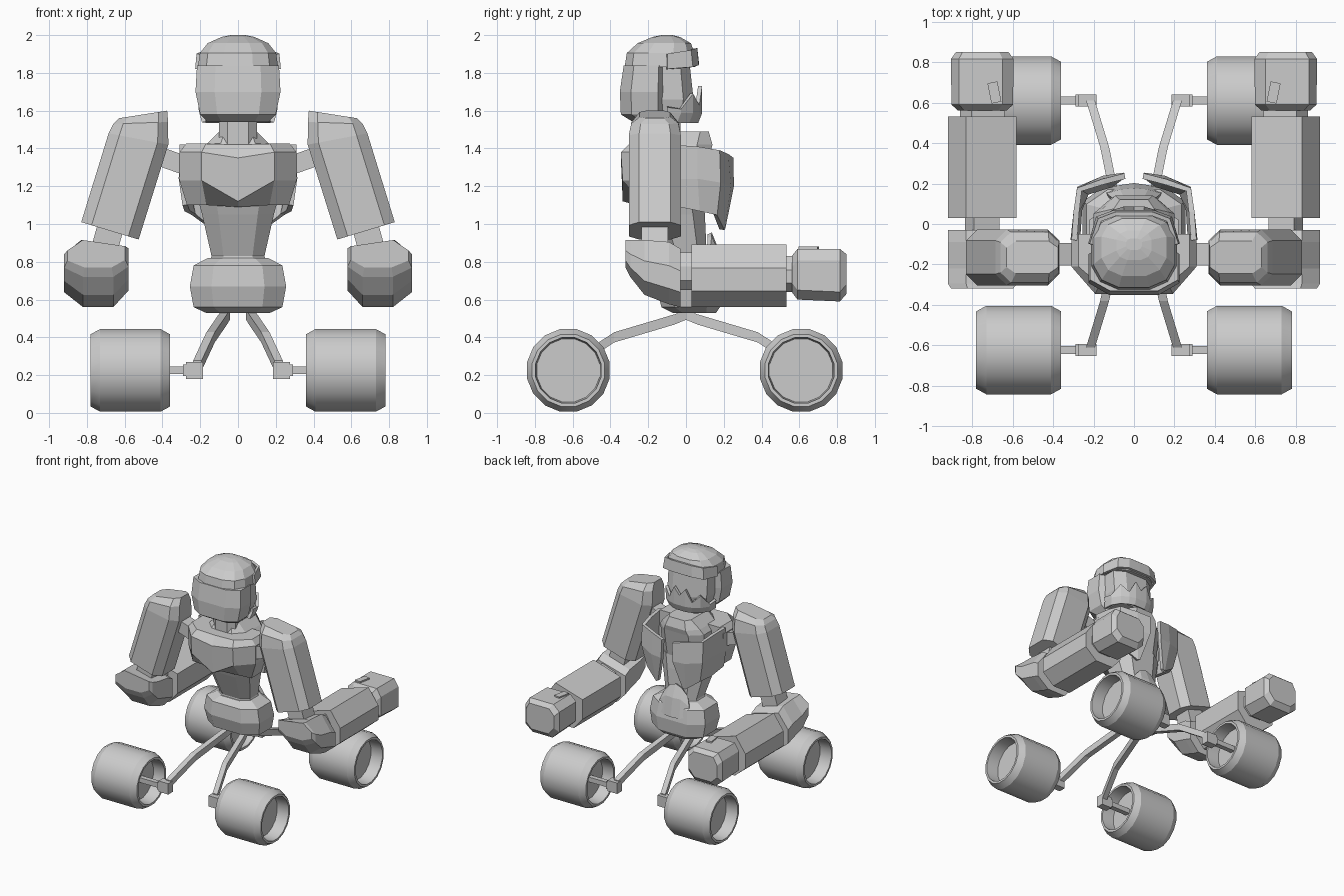
import bpy, bmesh, math
from mathutils import Vector

if "Cube" in bpy.data.objects:
    bpy.data.objects.remove(bpy.data.objects["Cube"])


def finish(name, bm, mirror=False, thick=0):
    bmesh.ops.recalc_face_normals(bm, faces=bm.faces)
    me = bpy.data.meshes.new(name)
    bm.to_mesh(me)
    bm.free()
    ob = bpy.data.objects.new(name, me)
    bpy.context.collection.objects.link(ob)
    if mirror:
        m = ob.modifiers.new("mirror", 'MIRROR')
        m.use_axis[0] = True
        m.merge_threshold = 0.0005
    if thick:
        s = ob.modifiers.new("thick", 'SOLIDIFY')
        s.thickness = thick
        s.offset = 0
    return ob


def loft(name, rings, mirror=False):
    """Skin a stack of equal-length rings and cap both ends."""
    bm = bmesh.new()
    vs = [[bm.verts.new(p) for p in r] for r in rings]
    n = len(rings[0])
    for a, b in zip(vs, vs[1:]):
        for i in range(n):
            j = (i + 1) % n
            bm.faces.new((a[i], a[j], b[j], b[i]))
    bm.faces.new(vs[0])
    bm.faces.new(vs[-1])
    return finish(name, bm, mirror)


def octa(z, hx, y0, y1, c=0.55):
    """Chamfered rectangle at height z."""
    m, h = (y0 + y1) / 2, (y1 - y0) / 2
    uv = [(1, c), (c, 1), (-c, 1), (-1, c), (-1, -c), (-c, -1), (c, -1), (1, -c)]
    return [(hx * u, m + h * v, z) for u, v in uv]


def oval(z, hx, y0, y1, n=12, e=0.75):
    """Squarish oval at height z."""
    pts = []
    for i in range(n):
        a = 2 * math.pi * (i + 0.5) / n
        u, v = math.cos(a), math.sin(a)
        pts.append((hx * math.copysign(abs(u) ** e, u),
                    (y0 + y1) / 2 + (y1 - y0) / 2 * math.copysign(abs(v) ** e, v), z))
    return pts


def bar(name, p, q, w, d):
    """Mirrored rectangular bar from p to q."""
    p, q = Vector(p), Vector(q)
    rot = (q - p).to_track_quat('Z', 'Y')
    sec = [Vector((x * w / 2, y * d / 2, 0)) for x, y in ((1, 1), (-1, 1), (-1, -1), (1, -1))]
    return loft(name, [[c + rot @ s for s in sec] for c in (p, q)], True)


def sheet(name, cols, thick, mirror=True):
    """Bent plate from columns of points."""
    bm = bmesh.new()
    vs = [[bm.verts.new(p) for p in c] for c in cols]
    for a, b in zip(vs, vs[1:]):
        for i in range(len(a) - 1):
            bm.faces.new((a[i], a[i + 1], b[i + 1], b[i]))
    return finish(name, bm, mirror, thick)


# Wheels, axles and legs
tyre = [(.46, .17), (.36, .177), (.36, .195), (.41, .223), (.73, .223), (.78, .195), (.78, .177), (.68, .17)]
N = 16
for tag, y, s in (("front", -.623, -1), ("rear", .61, 1)):
    w = loft(tag + "_wheels", [[(x, y + r * math.cos(2 * math.pi * (i + .5) / N),
                                 .225 + r * math.sin(2 * math.pi * (i + .5) / N)) for i in range(N)]
                               for x, r in tyre], True)
    bpy.context.view_layer.objects.active = w
    w.select_set(True)
    bpy.ops.object.shade_smooth_by_angle(angle=math.radians(24))
    w.select_set(False)
    bar(tag + "_axles", (.25, y, .225), (.47, y, .225), .04, .04)
    bar(tag + "_axle_collars", (.26, y, .225), (.29, y, .225), .06, .06)
    bar(tag + "_axle_blocks", (.23, y, .18), (.23, y, .27), .09, .06)
    path = [(.065, .0, .52), (.08, .06, .495), (.145, .38, .40), (.215, .61, .25)]
    loft(tag + "_legs", [[(x + u * .022, s * yy, z + v * .027)
                          for u, v in ((1, 1), (-1, 1), (-1, -1), (1, -1))] for x, yy, z in path], True)

# Pelvis and its raised front plate
loft("pelvis", [octa(.53, .17, -.07, .16), octa(.56, .235, -.13, .18), octa(.67, .255, -.16, .19),
                octa(.78, .235, -.15, .17), octa(.82, .16, -.10, .13)])
sheet("pelvis_plate", [[(0, .19, .70), (0, .165, .85), (0, .125, .95)],
                       [(.07, .18, .70), (.065, .16, .85), (.05, .125, .93)],
                       [(.14, .16, .72), (.13, .14, .80), (.10, .12, .87)]], .025)

# Waist, inner chest and neck
loft("abdomen", [octa(.78, .16, -.10, .11), octa(.83, .14, -.09, .11), octa(1.05, .19, -.18, .10),
                 octa(1.16, .22, -.22, .09)])
loft("inner_chest", [octa(1.10, .20, -.2, .08), octa(1.38, .20, -.22, .13),
                     octa(1.42, .17, -.22, .14), octa(1.49, .10, -.18, .12, .7)])
loft("neck", [octa(1.38, .10, -.22, -.03), octa(1.62, .10, -.22, -.03)])


# Back shell with a V-shaped lower hem
def back(z, zc, hx, y):
    return [(-hx, -.05, z), (-hx, -.21, z), (-hx * .62, y, z), (0, y, zc),
            (hx * .62, y, z), (hx, -.21, z), (hx, -.05, z)]


loft("back_shell", [back(1.10, 1.09, .27, -.22), back(1.23, 1.12, .31, -.335),
                    back(1.38, 1.35, .31, -.345), back(1.425, 1.42, .275, -.30)])

# Open chest flaps pointing downward
sheet("chest_flaps", [[(.295, -.08, 1.42), (.30, -.08, 1.24), (.28, -.08, 1.10)],
                      [(.285, .06, 1.41), (.285, .06, 1.24), (.27, .07, 1.07)],
                      [(.27, .17, 1.39), (.27, .175, 1.22), (.235, .155, 1.05)],
                      [(.15, .21, 1.37), (.15, .225, 1.20), (.13, .19, .97)],
                      [(.045, .237, 1.35), (.05, .24, 1.20), (.11, .195, .98)]], .028)

# Helmet: dome with brow, back part, recessed face
loft("helmet_dome", [oval(1.83, .218, -.33, .055), oval(1.905, .207, -.318, .05),
                     oval(1.957, .165, -.26, .03), oval(1.99, .09, -.18, -.03), oval(2.0, .04, -.13, -.07)])
loft("helmet_back", [octa(1.54, .16, -.28, -.10), octa(1.58, .20, -.345, -.09),
                     octa(1.70, .225, -.35, -.09), octa(1.84, .217, -.33, -.09)])
loft("face", [octa(1.55, .15, -.2, .02), octa(1.66, .18, -.2, .04), octa(1.84, .18, -.2, .02)])
jaw = [(.20, -.10, 1.62), (.195, -.03, 1.61), (.155, .03, 1.69), (.10, .06, 1.63), (.05, .075, 1.73), (0, .075, 1.67)]
sheet("jaw_guard", [[(x, y, z), (x * .97, y, 1.59), (x * .9, y - .02, 1.54)] for x, y, z in jaw], .022)
sheet("brow", [[(.21, -.10, 1.90), (.217, -.10, 1.82)], [(.17, .02, 1.92), (.18, .03, 1.83)],
               [(.09, .05, 1.93), (.10, .058, 1.84)], [(0, .05, 1.93), (0, .06, 1.84)]], .02)

# Shoulders and upper arms
bar("shoulder_links", (.28, -.15, 1.31), (.45, -.15, 1.37), .11, .10)


def arm(a, b, hy, c=.6):
    uv = [(1, c), (.82, 1), (.18, 1), (0, c), (0, -c), (.18, -1), (.82, -1), (1, -c)]
    return [(a[0] + (b[0] - a[0]) * t, -.165 + s * hy, a[1] + (b[1] - a[1]) * t) for t, s in uv]


loft("upper_arms", [arm((.526, .918), (.83, 1.01), .138), arm((.369, 1.42), (.685, 1.48), .138),
                    arm((.37, 1.54), (.66, 1.53), .125), arm((.375, 1.60), (.63, 1.56), .08)], True)
bar("elbow_links", (.67, -.165, 1.0), (.715, -.165, .84), .14, .14)

# Elbows, forearms and fists share one cross-section
sec = [(.58, .66), (.58, .835), (.83, .915), (.92, .78), (.92, .65), (.82, .56), (.66, .56)]


def slab(y, lo, hi, k=1.0):
    return [(.75 + (x - .75) * k, y, lo + (z - .56) / .355 * (hi - lo)) for x, z in sec]


loft("elbows", [slab(-.32, .77, .915, .9), slab(-.295, .72, .915), slab(-.22, .625, .915),
                slab(-.09, .575, .905), slab(-.03, .56, .87)], True)
loft("forearm_links", [slab(-.05, .65, .85, .5), slab(.06, .65, .85, .5)], True)
loft("forearms", [slab(.03, .56, .892), slab(.532, .56, .892)], True)
loft("wrists", [slab(.51, .64, .83, .65), slab(.57, .64, .83, .65)], True)


# Fists
def fist(y, hx, z0, z1):
    return [(x + .75, y, z) for x, _, z in
            [(-hx, 0, z0 + .06), (-hx, 0, z1 - .05), (-hx * .65, 0, z1), (hx * .75, 0, z1),
             (hx, 0, z1 - .06), (hx, 0, z0 + .05), (hx * .6, 0, z0), (-hx * .6, 0, z0)]]


loft("fists", [fist(.56, .12, .64, .83), fist(.59, .152, .60, .868), fist(.815, .155, .59, .868),
               fist(.85, .13, .63, .84)], True)
bar("thumbs", (.68, .60, .865), (.70, .70, .865), .05, .03)
